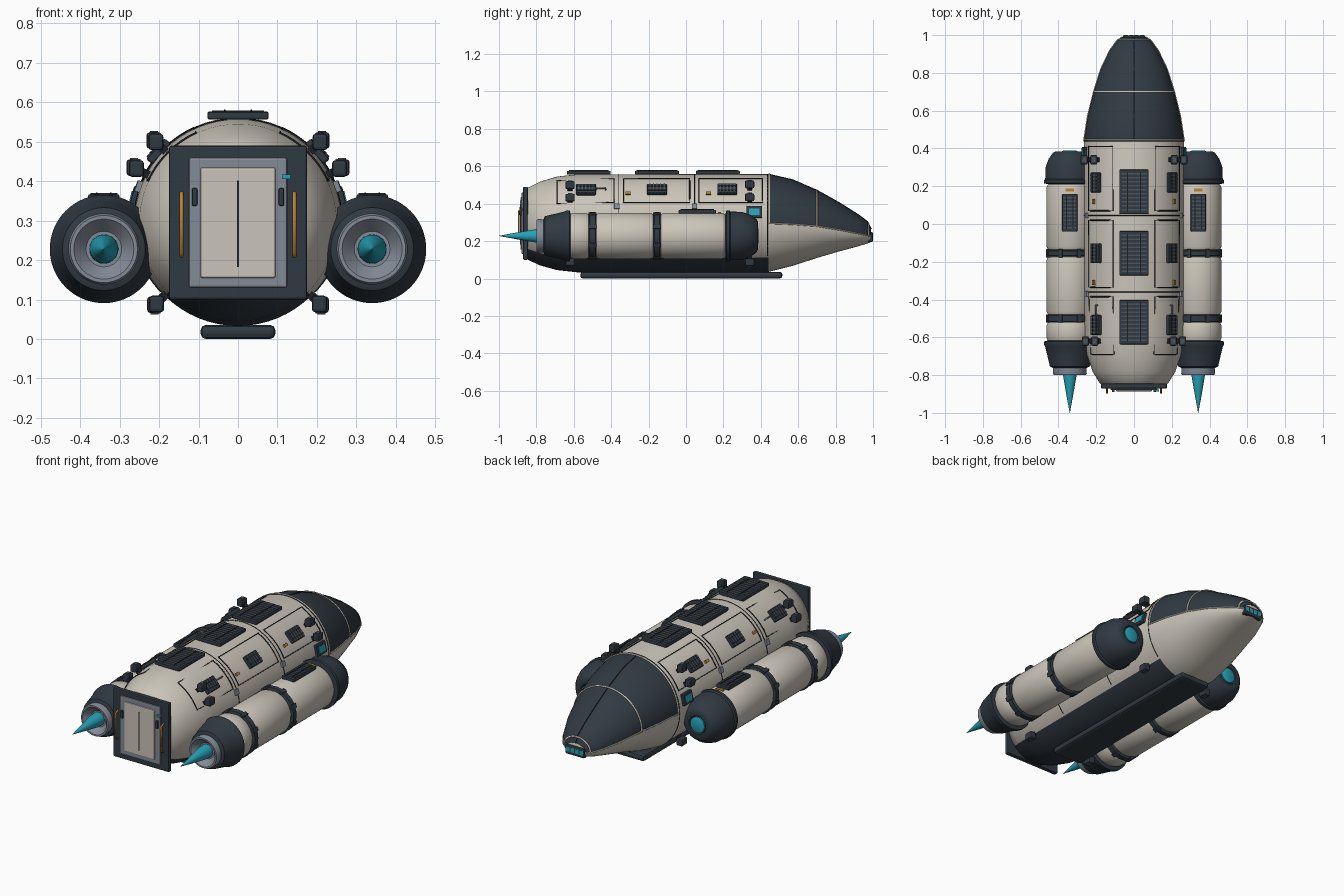
import bpy, bmesh, math
from mathutils import Matrix, Vector

old = bpy.data.objects.get("Cube")
if old:
    bpy.data.objects.remove(old)


def material(name, r, g, b):
    m = bpy.data.materials.new(name)
    m.use_nodes = True
    m.diffuse_color = (r, g, b, 1)
    m.node_tree.nodes["Principled BSDF"].inputs["Base Color"].default_value = (r, g, b, 1)
    return m


CREAM = material("warm cream", 0.60, 0.56, 0.49)
DARK = material("slate", 0.030, 0.042, 0.055)
BLACK = material("seam black", 0.012, 0.015, 0.019)
GREY = material("steel grey", 0.23, 0.26, 0.31)
SLAT = material("slat grey", 0.075, 0.09, 0.105)
TEAL = material("teal glow", 0.02, 0.36, 0.47)
ORANGE = material("orange", 0.52, 0.22, 0.03)


def finish(bm, name, mats, bevel=0, smooth=True):
    bmesh.ops.recalc_face_normals(bm, faces=bm.faces)
    mesh = bpy.data.meshes.new(name)
    bm.to_mesh(mesh)
    bm.free()
    for m in mats:
        mesh.materials.append(m)
    ob = bpy.data.objects.new(name, mesh)
    bpy.context.collection.objects.link(ob)
    if bevel:
        mod = ob.modifiers.new("soft edges", "BEVEL")
        mod.width, mod.segments = bevel, 2
    if smooth:
        bpy.ops.object.select_all(action="DESELECT")
        ob.select_set(True)
        bpy.context.view_layer.objects.active = ob
        bpy.ops.object.shade_smooth_by_angle(angle=math.radians(35))
    return ob


def boxes(name, parts, mat, frame=Matrix(), bevel=0):
    """One object made of boxes given as (centre, size)."""
    bm = bmesh.new()
    for c, s in parts:
        bmesh.ops.create_cube(bm, size=1, matrix=frame @ Matrix.Translation(c) @ Matrix.Diagonal((*s, 1)))
    return finish(bm, name, [mat], bevel, smooth=False)


def skin(rings, name, mats, pick=None):
    """Bridge equal closed rings and cap both ends."""
    bm = bmesh.new()
    vs = [[bm.verts.new(p) for p in r] for r in rings]
    n = len(vs[0])
    for i in range(len(vs) - 1):
        for j in range(n):
            k = (j + 1) % n
            f = bm.faces.new((vs[i][j], vs[i][k], vs[i + 1][k], vs[i + 1][j]))
            f.material_index = pick(i, j) if pick else 0
    bm.faces.new(vs[0])
    bm.faces.new(vs[-1])
    return finish(bm, name, mats)


def lathe(name, profile, centre, mat, dip=0, n=64):
    """Spin (y, radius) about the y axis; dip presses in eight grooves."""
    def ring(y, r):
        out = []
        for j in range(n):
            a = math.tau * j / n
            q = r - dip * abs(math.sin(a * 4 + math.pi / 2)) ** 8 * (j % 8 == 4)
            out.append((centre[0] + q * math.sin(a), y, centre[1] + q * math.cos(a)))
        return out
    return skin([ring(*p) for p in profile], name, [mat])


def tube(name, pts, mat, depth, closed=False):
    cu = bpy.data.curves.new(name, "CURVE")
    cu.dimensions, cu.bevel_depth, cu.bevel_resolution = "3D", depth, 1
    sp = cu.splines.new("POLY")
    sp.points.add(len(pts) - 1)
    for p, co in zip(sp.points, pts):
        p.co = (*co, 1)
    sp.use_cyclic_u = closed
    cu.materials.append(mat)
    bpy.context.collection.objects.link(bpy.data.objects.new(name, cu))


# Hull sections: y, half width, top, waist, bottom
STATIONS = [(-0.86, .15, .46, .295, .13), (-0.845, .18, .485, .295, .10), (-0.78, .22, .518, .295, .07),
            (-0.69, .25, .545, .295, .045), (-0.58, .262, .557, .295, .033), (0.44, .265, .558, .295, .035),
            (0.57, .245, .528, .29, .068), (0.70, .213, .472, .28, .11), (0.82, .175, .405, .26, .145),
            (0.92, .127, .342, .24, .172), (0.97, .09, .305, .23, .187), (0.99, .062, .265, .225, .195)]


def hull_pt(y, deg, off=0.0):
    """Point on the hull, deg measured from the top toward +x."""
    y = max(STATIONS[0][0], min(y, STATIONS[-1][0]))
    for a, b in zip(STATIONS, STATIONS[1:]):
        if a[0] <= y <= b[0]:
            t = (y - a[0]) / (b[0] - a[0])
            w, top, mid, low = (u + (v - u) * t for u, v in zip(a[1:], b[1:]))
            break
    s, c = math.sin(math.radians(deg)), math.cos(math.radians(deg))
    return Vector(((w + off) * s, y, mid + ((top - mid if c > 0 else mid - low) + off) * c))


def hull_frame(y, deg, off=0.0):
    return Matrix.Translation(hull_pt(y, deg, off)) @ Matrix.Rotation(math.radians(deg), 4, "Y")


# Hull with dark canopy above the waist and dark belly below
N = 64


def hull_color(i, j):
    deg = abs((j + .5) * 360 / N - 180)
    nose = STATIONS[i][0] >= 0.44
    return int(deg > 90) if nose else int(deg < 45)


skin([[hull_pt(s[0], 360 * j / N) for j in range(N)] for s in STATIONS], "hull", [CREAM, DARK], hull_color)

# Canopy rims, seams and hull joints
for y in (0.445, 0.70, 0.975):
    tube("canopy_rim", [hull_pt(y, d) for d in range(-90, 91, 6)], CREAM, 0.005)
for s in (-1, 1):
    tube("canopy_sill", [hull_pt(st[0], 90 * s) for st in STATIONS[5:]], CREAM, 0.004)
tube("canopy_centre_seam", [hull_pt(st[0], 0) for st in STATIONS[5:]], BLACK, 0.003)
for y in (-0.36, 0.045, 0.435):
    tube("hull_joint", [hull_pt(y, d) for d in range(-132, 133, 6)], BLACK, 0.0022)

# Nose sensor block
boxes("nose_block", [((0, .985, .222), (.12, .028, .055))], DARK, bevel=.008)
boxes("nose_lights", [((x, .997, .225), (.022, .006, .026)) for x in (-.042, -.014, .014, .042)], TEAL)

# Keel skid
boxes("keel_skid", [((0, -.025, .018), (.19, 1.08, .036))], DARK, bevel=.014)


def vent(name, frame, w, l, h, count):
    boxes(name + "_base", [((0, 0, 0), (w, l, h))], DARK, frame, bevel=.005)
    boxes(name + "_slats", [((0, (i + .5) / count * l * .9 - l * .45, h / 2), (w * .85, l / count * .35, .006))
                            for i in range(count)], SLAT, frame)
    boxes(name + "_ribs", [((x * w, 0, h / 2), (.004, l * .9, .009)) for x in (-.22, .22)], BLACK, frame)


# Spine vents
for y in (-.52, -.155, .17):
    vent("spine_vent", hull_frame(y, 0, .009), .155, .235, .02, 10)

# Rear door
boxes("door_frame", [((0, -.858, .295), (.35, .026, .39))], DARK, bevel=.006)
boxes("door_surround", [((0, -.872, .295), (.25, .014, .33))], GREY, bevel=.006)
boxes("door_panel", [((0, -.880, .295), (.19, .012, .28))], CREAM, bevel=.005)
boxes("door_seam", [((0, -.886, .292), (.005, .004, .22))], BLACK)
boxes("door_lamp", [((.122, -.882, .411), (.022, .012, .012))], TEAL)
for s in (-1, 1):
    boxes("door_latch", [((.11 * s, -.882, .36), (.014, .016, .045))], DARK, bevel=.004)
    tube("door_handle", [(.143 * s, y, z) for y, z in ((-.87, .21), (-.895, .22), (-.895, .36), (-.87, .37))],
         ORANGE, .005)

# Side equipment on the hull, repeated on both flanks
for s in (-1, 1):
    for y0, y1 in ((-.69, -.385), (-.335, .02), (.07, .41)):
        edge = [(y0, d) for d in range(25, 66, 5)] + [(y1, d) for d in range(65, 24, -5)]
        tube("panel_outline", [hull_pt(y, d * s, .001) for y, d in edge], BLACK, .003, True)
    for y in (-.535, -.155, .22):
        vent("flank_vent", hull_frame(y, 48 * s, .008), .07, .105, .02, 5)
    for y in (-.31, .12):
        boxes("orange_marker", [((0, 0, 0), (.015, .026, .012))], ORANGE, hull_frame(y, 53 * s, .004))
    for y in (-.37, .045):
        boxes("hull_clip", [((0, 0, 0), (.03, .028, .016))], GREY, hull_frame(y, 70 * s, .004), .003)
    tube("grab_rail", [hull_pt(y, 47 * s, o) for y, o in ((-.48, 0), (-.48, .014), (-.43, .014), (-.43, 0))],
         GREY, .004)
    # Side window
    win = hull_frame(.365, 77 * s, .004)
    boxes("side_window_frame", [((0, 0, 0), (.065, .085, .018))], DARK, win, .005)
    boxes("side_window", [((0, 0, .009), (.036, .055, .006))], TEAL, win)
    # Steering thrusters
    for y in (-.62, .34):
        for deg in (45.5, 62, 135):
            f = hull_frame(y, deg * s)
            boxes("thruster_mount", [((0, 0, .012), (.02, .025, .03))], BLACK, f)
            c = hull_pt(y, deg * s, .034)
            boxes("thruster_block", [(c, (.038, .05, .042))], DARK, bevel=.008)
            boxes("thruster_port", [(c + Vector((0, 0, .022 if deg < 90 else -.022)), (.02, .024, .005))], SLAT)

# Engine pods
CZ = .228
for s in (-1, 1):
    c = (.34 * s, CZ)
    lathe("pod_core", [(-.64, .106), (.24, .106)], c, BLACK)
    for y0, y1 in ((-.625, -.515), (-.485, -.17), (-.14, .215)):
        lathe("pod_shell", [(y0, .104), (y0 + .006, .116), (y0 + .022, .123), (y1 - .022, .123),
                            (y1 - .006, .116), (y1, .104)], c, CREAM, dip=.012)
        for k in range(8):
            a = math.radians(22.5 + 45 * k)
            tube("pod_groove", [(c[0] + .112 * math.sin(a), y, CZ + .112 * math.cos(a))
                                for y in (y0 + .012, y1 - .012)], BLACK, .003)
    for y, w in ((-.5, .02), (-.155, .018)):
        lathe("pod_band", [(y - w, .115), (y - w + .005, .127), (y + w - .005, .127), (y + w, .115)], c, DARK)
        for k in range(8):
            f = Matrix.Translation((c[0], y, CZ)) @ Matrix.Rotation(math.radians(22.5 + 45 * k), 4, "Y")
            boxes("band_clamp", [((0, 0, .126), (.024, .044, .012))], DARK, f, .003)
    lathe("pod_aft_cowl", [(-.762, .088), (-.755, .105), (-.70, .118), (-.65, .13), (-.638, .137),
                           (-.622, .137), (-.618, .12)], c, DARK)
    lathe("pod_nose_cowl", [(.212, .12), (.216, .137), (.232, .137), (.238, .13), (.30, .128),
                            (.345, .112), (.378, .088), (.384, .076), (.384, .052), (.376, .046)], c, DARK)
    lathe("pod_nose_light", [(.37, .044), (.384, .044), (.388, .036)], c, TEAL)
    lathe("nozzle", [(-.74, .085), (-.79, .09), (-.80, .085), (-.80, .076), (-.785, .062), (-.765, .045)], c, GREY)
    lathe("exhaust_plume", [(-.76, .037), (-.80, .036), (-.90, .019), (-1.0, .0006)], c, TEAL, n=32)
    # Vent and marker on the pod top
    vent("pod_vent", Matrix.Translation((c[0], .06, CZ + .129)), .08, .20, .02, 9)
    boxes("pod_marker", [((c[0], .18, CZ + .124), (.045, .016, .008))], ORANGE)
    # Pylons to the hull
    boxes("pod_pylon", [((.25 * s, y, .235), (.08, .09, .05)) for y in (-.5, -.155, .2)], DARK, bevel=.006)
